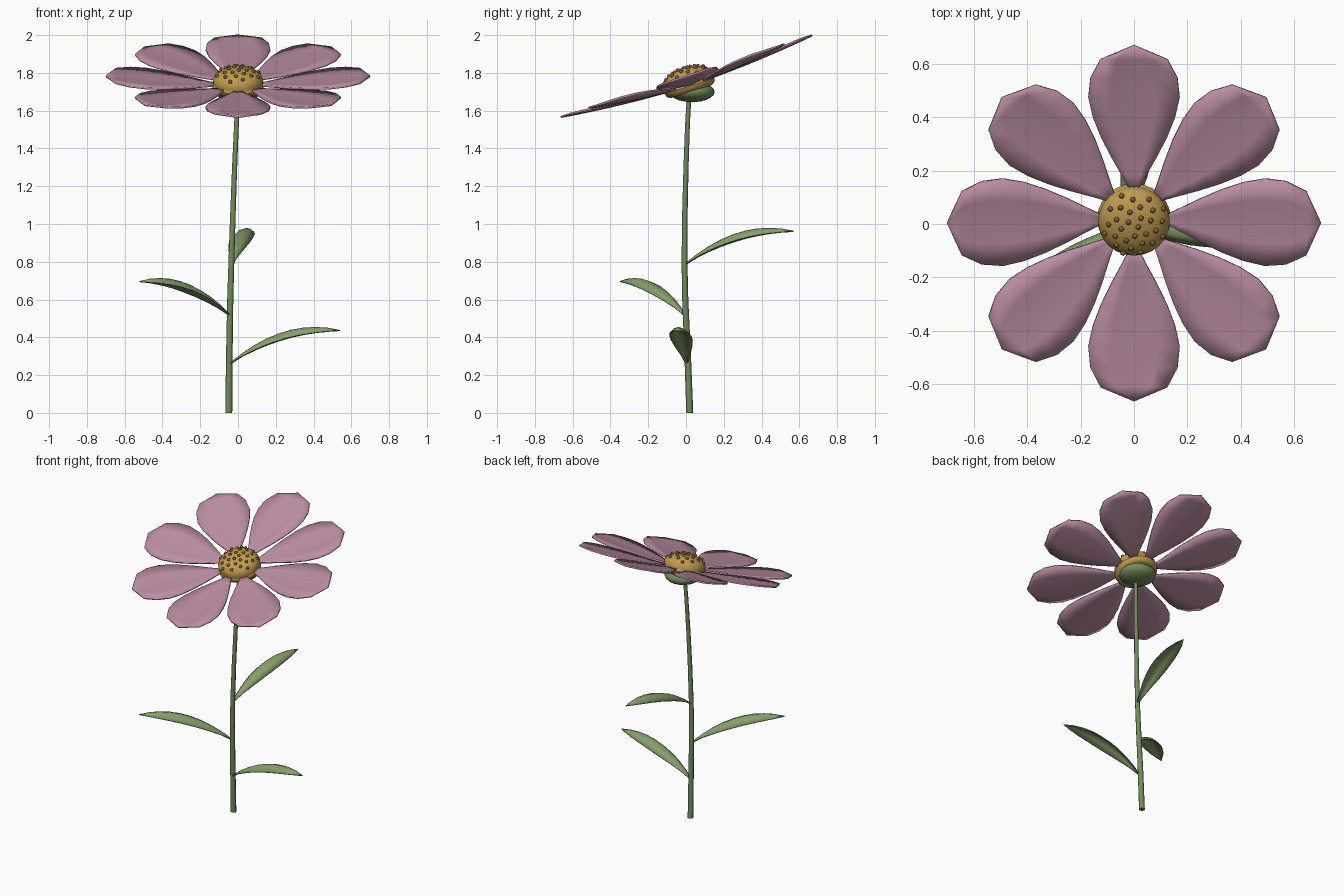
import bpy, bmesh, math
from mathutils import Matrix, Vector

if "Cube" in bpy.data.objects:
    bpy.data.objects.remove(bpy.data.objects["Cube"])


def material(name, rgb):
    m = bpy.data.materials.new(name)
    m.diffuse_color = (*rgb, 1)
    m.use_nodes = True
    m.node_tree.nodes["Principled BSDF"].inputs["Base Color"].default_value = m.diffuse_color
    return m


PINK = material("petal_pink", (0.50, 0.27, 0.37))
GOLD = material("centre_gold", (0.52, 0.33, 0.08))
BROWN = material("floret_brown", (0.23, 0.12, 0.025))
STEM = material("stem_green", (0.17, 0.26, 0.11))
LEAF = material("leaf_green", (0.24, 0.35, 0.15))

# Flower head frame: tilted forward
HEAD = Matrix.Translation((0, 0.018, 1.735)) @ Matrix.Rotation(math.radians(18), 4, 'X')


def finish(bm, name, mat, matrix=Matrix(), angle=None):
    bmesh.ops.remove_doubles(bm, verts=bm.verts, dist=0.0005)
    bmesh.ops.recalc_face_normals(bm, faces=bm.faces)
    for f in bm.faces:
        f.smooth = True
    me = bpy.data.meshes.new(name)
    bm.to_mesh(me)
    bm.free()
    me.materials.append(mat)
    ob = bpy.data.objects.new(name, me)
    bpy.context.collection.objects.link(ob)
    ob.matrix_world = matrix
    if angle:
        bpy.ops.object.select_all(action='DESELECT')
        ob.select_set(True)
        bpy.context.view_layer.objects.active = ob
        bpy.ops.object.shade_smooth_by_angle(angle=math.radians(angle))
    return ob


def skin(bm, rows, closed=False):
    """Join rows of points with quads."""
    vs = [[bm.verts.new(p) for p in r] for r in rows]
    n = len(vs[0])
    for a, b in zip(vs, vs[1:]):
        for i in range(n if closed else n - 1):
            j = (i + 1) % n
            bm.faces.new((a[i], a[j], b[j], b[i]))
    return vs


def blade(name, mat, matrix, spine, bend, thick):
    """Thin blade along +x from (x, half width, z); bend lifts the edges."""
    bm = bmesh.new()
    wmax = max(w for _, w, _ in spine)
    rows = [[(x, w * u, z + bend * u * u * w / wmax) for u in (-1, -0.5, 0, 0.5, 1)]
            for x, w, z in spine]
    skin(bm, rows)
    ob = finish(bm, name, mat, matrix)
    mod = ob.modifiers.new("thickness", 'SOLIDIFY')
    mod.thickness = thick
    mod.offset = 0
    return ob


def lathe(name, mat, matrix, profile, sides, angle):
    bm = bmesh.new()
    rows = [[(r * math.cos(2 * math.pi * i / sides), r * math.sin(2 * math.pi * i / sides), z)
             for i in range(sides)] for r, z in profile]
    skin(bm, rows, True)
    return finish(bm, name, mat, matrix, angle)


# Petals: shallow gutters curving up to the tip
outline = [(0.10, 0.008), (0.175, 0.046), (0.25, 0.086), (0.33, 0.124), (0.41, 0.154),
           (0.49, 0.171), (0.57, 0.163), (0.645, 0.125), (0.70, 0.0)]
petal_spine = [(r, w, 0.05 * (r / 0.7) ** 1.8) for r, w in outline]
for i in range(8):
    blade(f"petal_{i + 1}", PINK, HEAD @ Matrix.Rotation(i * math.pi / 4, 4, 'Z'),
          petal_spine, 0.011, 0.010)

# Flower centre: lower ring and dome
dome = [(0.132, 0.012), (0.134, 0.03), (0.122, 0.055), (0.10, 0.073),
        (0.07, 0.086), (0.035, 0.093), (0, 0.095)]
lathe("flower_centre", GOLD, HEAD,
      [(0, -0.035), (0.115, -0.035), (0.133, -0.022), (0.138, -0.005), (0.132, 0.008)] + dome, 24, 40)


# Florets spiralled over the dome
def dome_height(r):
    for (r1, z1), (r0, z0) in zip(dome[1:], dome[2:]):
        if r0 <= r <= r1:
            return z0 + (z1 - z0) * (r - r0) / (r1 - r0)
    return dome[1][1]


bm = bmesh.new()
for i in range(30):
    r = 0.125 * math.sqrt((i + 0.5) / 30)
    a = i * 2.39996
    at = Vector((r * math.cos(a), r * math.sin(a), dome_height(r) + 0.001))
    bmesh.ops.create_icosphere(bm, subdivisions=1, radius=0.0115, matrix=Matrix.Translation(at))
finish(bm, "florets", BROWN, HEAD)

# Calyx: level flattened ball under the head
lathe("calyx", STEM, Matrix.Translation((0, 0.032, 1.70)),
      [(0.12 * math.sin(t * math.pi / 10), -0.055 * math.cos(t * math.pi / 10))
       for t in range(11)], 20, 60)

# Stem: gently bowed tapering tube
path = [(-0.049, 0.020, 0), (-0.046, 0.009, 0.3), (-0.041, -0.004, 0.6), (-0.035, -0.008, 0.8),
        (-0.027, -0.006, 1.05), (-0.018, 0.0, 1.3), (-0.008, 0.008, 1.53), (0.0, 0.018, 1.70)]
bm = bmesh.new()
rings = []
for x, y, z in path:
    rad = 0.0185 - 0.0065 * z / 1.7
    rings.append([(x + rad * math.cos(k * math.pi / 4), y + rad * math.sin(k * math.pi / 4), z)
                  for k in range(8)])
vs = skin(bm, rings, True)
bm.faces.new(vs[0])
bm.faces.new(vs[-1])
finish(bm, "stem", STEM, angle=50)

# Leaves: arching blades with drooping edges
widths = [0.006, 0.021, 0.037, 0.049, 0.056, 0.057, 0.053, 0.043, 0.026, 0.0]
leaf_spine = []
for k, w in enumerate(widths):
    s = k / (len(widths) - 1)
    leaf_spine.append((0.585 * s, w, 0.49 * s - 0.316 * s * s))
for n, (x, y, z, ang) in enumerate([(-0.043, 0.003, 0.262, -5.5), (-0.046, -0.008, 0.521, 215.7),
                                    (-0.034, -0.006, 0.787, 80)]):
    m = Matrix.Translation((x, y, z)) @ Matrix.Rotation(math.radians(ang), 4, 'Z')
    blade(f"leaf_{n + 1}", LEAF, m, leaf_spine, -0.036, 0.006)
